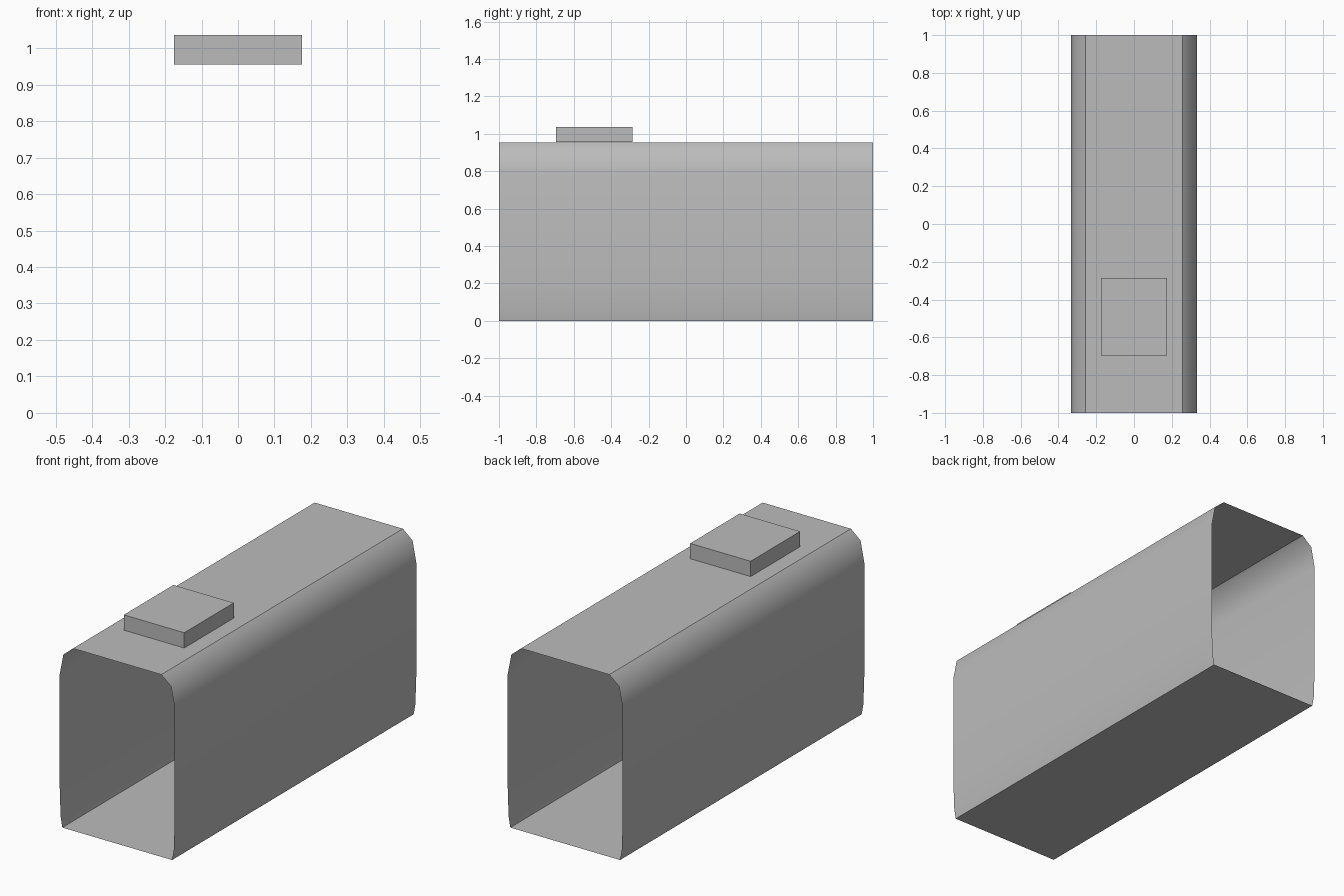
import bpy
import bmesh

cube = bpy.data.objects.get("Cube")
if cube:
    bpy.data.objects.remove(cube, do_unlink=True)

grey = bpy.data.materials.new("plain grey")
grey.use_nodes = True
colour = (0.5, 0.5, 0.5, 1)
grey.diffuse_color = colour
grey.node_tree.nodes["Principled BSDF"].inputs["Base Color"].default_value = colour


def add_object(name, bm):
    mesh = bpy.data.meshes.new(name)
    bm.to_mesh(mesh)
    bm.free()
    mesh.materials.append(grey)
    obj = bpy.data.objects.new(name, mesh)
    bpy.context.collection.objects.link(obj)
    return obj


# Open-ended shell: half profile (x, z) mirrored, then swept along y
half = [(0.318, 0), (0.328, 0.055), (0.333, 0.2), (0.333, 0.8),
        (0.312, 0.908), (0.256, 0.955)]
profile = half + [(-x, z) for x, z in reversed(half)]
bm = bmesh.new()
front = [bm.verts.new((x, -1, z)) for x, z in profile]
back = [bm.verts.new((x, 1, z)) for x, z in profile]
count = len(profile)
for i in range(count):
    j = (i + 1) % count
    face = bm.faces.new((front[i], front[j], back[j], back[i]))
    face.smooth = True
# Crisp lines where the walls meet the flat roof and floor
corners = {0, len(half) - 1, len(half), count - 1}
for i in corners:
    bm.edges.get((front[i], back[i])).smooth = False
bm.normal_update()
bmesh.ops.recalc_face_normals(bm, faces=bm.faces)
# An open tube has no inside, so make the roof face upward
roof = max(bm.faces, key=lambda f: f.calc_center_median().z)
if roof.normal.z < 0:
    bmesh.ops.reverse_faces(bm, faces=bm.faces)
add_object("body_shell", bm)

# Flat box on the roof
bm = bmesh.new()
bmesh.ops.create_cube(bm, size=1)
bmesh.ops.scale(bm, vec=(0.35, 0.41, 0.08), verts=bm.verts)
bmesh.ops.translate(bm, vec=(0, -0.49, 0.996), verts=bm.verts)
add_object("roof_box", bm)
